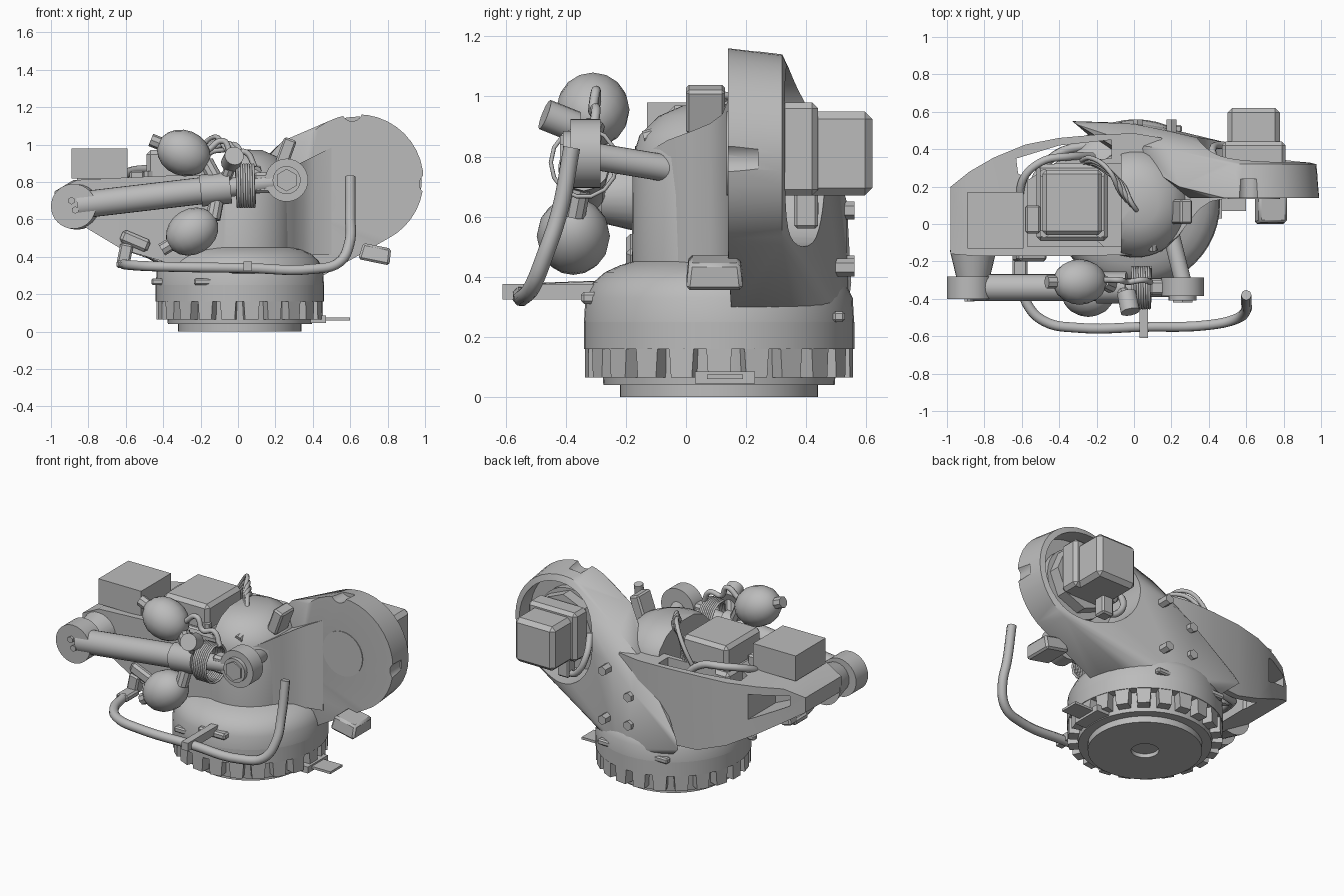
import bpy, bmesh, math
from mathutils import Vector, Matrix

if bpy.data.objects.get("Cube"):
    bpy.data.objects.remove(bpy.data.objects["Cube"])

metal = bpy.data.materials.new("grey_metal")
metal.use_nodes = True
grey = (0.5, 0.5, 0.5, 1)
metal.diffuse_color = grey
metal.node_tree.nodes["Principled BSDF"].inputs["Base Color"].default_value = grey
CX, CY = 0.01, 0.11          # turntable axis


def add(name, data, angle=35):
    ob = bpy.data.objects.new(name, data)
    bpy.context.collection.objects.link(ob)
    bpy.ops.object.select_all(action='DESELECT')
    bpy.context.view_layer.objects.active = ob
    ob.select_set(True)
    if ob.type == 'CURVE':
        bpy.ops.object.convert(target='MESH')
        ob = bpy.context.view_layer.objects.active
    ob.data.materials.clear()
    ob.data.materials.append(metal)
    bpy.ops.object.shade_smooth_by_angle(angle=math.radians(angle))
    return ob


def finish(name, bm, angle=35):
    bmesh.ops.recalc_face_normals(bm, faces=bm.faces)
    me = bpy.data.meshes.new(name)
    bm.to_mesh(me)
    bm.free()
    return add(name, me, angle)


def box(name, lo, hi, bevel=0.0, turn=0.0, taper=1.0):
    lo, hi = Vector(lo), Vector(hi)
    bm = bmesh.new()
    bmesh.ops.create_cube(bm, size=1)
    for v in bm.verts:
        if v.co.z > 0:
            v.co.x *= taper
            v.co.y *= taper
    bmesh.ops.transform(bm, verts=bm.verts, matrix=Matrix.Translation((lo + hi) / 2)
                        @ Matrix.Rotation(turn, 4, 'Y') @ Matrix.Diagonal((*(hi - lo), 1)))
    if bevel:
        bmesh.ops.bevel(bm, geom=bm.edges[:], offset=bevel, segments=1, affect='EDGES')
    return finish(name, bm)


def rod(name, a, b, r, r2=None, sides=24):
    a, b = Vector(a), Vector(b)
    bm = bmesh.new()
    bmesh.ops.create_cone(bm, cap_ends=True, segments=sides, radius1=r,
                          radius2=r if r2 is None else r2, depth=(b - a).length)
    rot = (b - a).to_track_quat('Z', 'Y').to_matrix().to_4x4()
    bmesh.ops.transform(bm, verts=bm.verts, matrix=Matrix.Translation((a + b) / 2) @ rot)
    return finish(name, bm)


def prism(name, outline, bottom, top):
    # Upright prism whose bottom and top heights depend on x
    bm = bmesh.new()
    low = [bm.verts.new((x, y, bottom(x))) for x, y in outline]
    high = [bm.verts.new((x, y, top(x))) for x, y in outline]
    for i in range(len(outline)):
        bm.faces.new((low[i - 1], low[i], high[i], high[i - 1]))
    bmesh.ops.triangulate(bm, faces=[bm.faces.new(low), bm.faces.new(high)])
    return finish(name, bm)


def lathe(name, profile, sides=48):
    bm = bmesh.new()
    vs = [bm.verts.new((CX + r, CY, z)) for r, z in profile]
    edges = [bm.edges.new(p) for p in zip(vs, vs[1:])]
    bmesh.ops.spin(bm, geom=vs + edges, cent=(CX, CY, 0), axis=(0, 0, 1),
                   angle=math.tau, steps=sides)
    bmesh.ops.remove_doubles(bm, verts=bm.verts, dist=0.0005)
    return finish(name, bm)


def tube(name, pts, r, smooth=True):
    cu = bpy.data.curves.new(name, 'CURVE')
    cu.dimensions = '3D'
    cu.bevel_depth, cu.bevel_resolution, cu.use_fill_caps = r, 2, True
    cu.resolution_u = 6
    sp = cu.splines.new('BEZIER' if smooth else 'POLY')
    points = sp.bezier_points if smooth else sp.points
    points.add(len(pts) - 1)
    for p, co in zip(points, pts):
        if smooth:
            p.co = co
            p.handle_left_type = p.handle_right_type = 'AUTO'
        else:
            p.co = (*co, 1)
    return add(name, cu, 60)


def ring(cx, cz, y, r, n=40):
    return [(cx + r * math.cos(math.tau * i / n), y, cz + r * math.sin(math.tau * i / n))
            for i in range(n)]


def cut(ob, *cutters):
    bpy.context.view_layer.objects.active = ob
    for c in cutters:
        m = ob.modifiers.new("cut", 'BOOLEAN')
        m.operation, m.object, m.solver = 'DIFFERENCE', c, 'EXACT'
        bpy.ops.object.modifier_apply(modifier=m.name)
        bpy.data.objects.remove(c)
    bpy.ops.object.select_all(action='DESELECT')
    ob.select_set(True)
    bpy.ops.object.shade_smooth_by_angle(angle=math.radians(35))


# Turntable base and domed half column
lathe("base_plinth", [(0.08, 0.03), (0.08, 0), (0.33, 0), (0.33, 0.04), (0.385, 0.04),
                      (0.395, 0.16), (0.45, 0.16), (0.45, 0.25)])
rod("base_hole_floor", (CX, CY, 0.025), (CX, CY, 0.035), 0.1)
column = lathe("column", [(0, 0.24), (0.45, 0.24), (0.445, 0.33), (0.42, 0.38), (0.38, 0.415),
                          (0.33, 0.438), (0.29, 0.45), (0.287, 0.8), (0.265, 0.87),
                          (0.2, 0.935), (0.12, 0.97), (0, 0.975)])
cut(column, box("tray_side", (-0.5, -0.3, 0.69), (-0.07, 0.5, 1.1)))
prism("column_web", [(0.15, -0.137), (0.24, -0.06), (0.3, 0.02), (0.35, 0.08), (0.41, 0.12),
                     (0.5, 0.139), (0.5, 0.2), (0.15, 0.25)],
      lambda x: 0.41, lambda x: 0.81 + 0.5 * (x - 0.15))

# Ring of wedge-shaped clamp teeth
bm = bmesh.new()
TEETH = 22
for i in range(TEETH):
    made = bmesh.ops.create_cube(bm, size=1)["verts"]
    for v in made:
        if v.co.z < 0:
            v.co.y *= 0.85
    bmesh.ops.transform(bm, verts=made, matrix=Matrix.Translation((CX, CY, 0.115))
                        @ Matrix.Rotation(math.tau * i / TEETH, 4, 'Z')
                        @ Matrix.Translation((0.41, 0, 0)) @ Matrix.Diagonal((0.07, 0.085, 0.1, 1)))
finish("clamp_teeth", bm)

# Fairing from the disc housing down to the back of the base
bm = bmesh.new()
pts = ring(0.64, 0.81, 0.14, 0.352) + ring(0.64, 0.805, 0.32, 0.335)
for i in range(13):
    a = math.pi * (0.03 + 0.66 * i / 12)
    pts.append((CX + 0.43 * math.cos(a), CY + 0.43 * math.sin(a), 0.29))
pts += [(-0.33, 0.55, 0.38), (-0.3, 0.53, 0.44), (0, 0.535, 0.65), (0.17, 0.5, 0.77),
        (0.03, 0.42, 0.82), (0.19, 0.4, 0.93), (0.24, 0.2, 1.02), (0.4, 0.42, 0.92)]
for p in pts:
    bm.verts.new(p)
hull = bmesh.ops.convex_hull(bm, input=bm.verts)
bmesh.ops.delete(bm, geom=list({g for g in hull["geom_interior"] + hull["geom_unused"]
                                if isinstance(g, bmesh.types.BMVert)}), context='VERTS')
fairing = finish("disc_fairing", bm)
cut(fairing,
    rod("opening", (0.645, 0.2, 0.805), (0.63, 0.8, 0.79), 0.3, sides=40),
    rod("top_notch", (0.61, 0, 1.18), (0.61, 0.24, 1.18), 0.055),
    rod("side_notch", (1.03, 0, 0.79), (1.03, 0.24, 0.79), 0.06))
rod("disc_hub", (0.64, 0.135, 0.81), (0.64, 0.16, 0.81), 0.14, sides=32)
rod("gear_ring", (0.64, 0.19, 0.81), (0.64, 0.25, 0.81), 0.22, sides=32)

# Motor seated in the disc opening
rod("disc_motor_flange", (0.64, 0.24, 0.82), (0.64, 0.32, 0.82), 0.2, sides=8)
box("disc_motor", (0.5, 0.3, 0.67), (0.78, 0.62, 0.95), 0.025)
box("disc_motor_collar", (0.47, 0.31, 0.67), (0.81, 0.44, 0.98), 0.02)
box("disc_motor_plug", (0.52, 0.36, 0.56), (0.6, 0.44, 0.68), 0.01)
tube("disc_motor_cable", [(0.55, 0.4, 0.58), (0.48, 0.42, 0.6), (0.42, 0.4, 0.72),
                          (0.45, 0.32, 0.82)], 0.02)


# Left-hand counter arm with a recessed tray and a slot behind the motor
def arm_bottom(x):
    if x < -0.62:
        return 0.44 - 0.6 * (x + 0.62)
    return max(0.36, 0.44 - 0.35 * (x + 0.62))


arm = prism("counter_arm", [(-0.98, -0.16), (-0.86, -0.17), (-0.62, -0.17), (-0.35, -0.17),
                            (0, -0.165), (0.15, 0.46), (0, 0.485), (-0.2, 0.478), (-0.4, 0.46),
                            (-0.58, 0.425), (-0.75, 0.355), (-0.88, 0.28), (-0.98, 0.2)],
            arm_bottom, lambda x: min(0.81 + 0.05 * (x + 0.88), 0.81 + 0.6 * (x + 0.88), 0.835))
cut(arm,
    box("tray", (-0.57, -0.12, 0.68), (-0.05, 0.32, 1)),
    prism("slot", [(-0.62, 0.27), (-0.63, 0.35), (-0.4, 0.42), (-0.12, 0.45), (-0.12, 0.35),
                   (-0.4, 0.34), (-0.56, 0.24)], lambda x: 0.2, lambda x: 1),
    prism("window", [(-0.91, 0.1), (-0.7, 0.1), (-0.7, 0.5), (-0.91, 0.5)],
          lambda x: 0.7 - 0.45 * (x + 0.91), lambda x: 0.765),
    box("underside", (-0.6, -0.13, 0.2), (-0.25, 0.3, 0.55)))
rod("arm_joint_boss", (-0.86, -0.14, 0.67), (-0.86, -0.285, 0.67), 0.125, 0.09)

# Drive motor and control box on the arm
box("drive_motor_foot", (-0.52, -0.09, 0.6), (-0.14, 0.32, 0.82), 0.02)
box("drive_motor", (-0.49, -0.06, 0.8), (-0.17, 0.29, 0.97), 0.022)
for x in (-0.48, -0.18):
    for y in (-0.05, 0.27):
        rod("motor_bolt", (x, y, 0.8), (x, y, 0.86), 0.025, sides=6)
box("control_box", (-0.89, -0.13, 0.82), (-0.59, 0.17, 0.98))
box("control_box_mount", (-0.86, -0.1, 0.78), (-0.62, 0.14, 0.83))
box("arm_block", (-0.58, -0.05, 0.78), (-0.5, 0.1, 0.86), 0.01)
box("column_clip", (0.22, 0.0, 0.88), (0.29, 0.13, 1.035), 0.01, turn=0.35)
rod("column_bolt", (0.1, -0.14, 0.86), (0.1, -0.04, 0.89), 0.025, sides=8)

# Cable loops over the drive motor
for i in range(4):
    d = 0.022 * i
    tube("cable_loop", [(-0.3 + d, 0.33, 0.78), (-0.22 + d, 0.35 - d, 0.95),
                        (-0.13 + d, 0.28 - d, 1.04 - d), (-0.08 + d, 0.18 - d, 1.0),
                        (-0.02 + d, 0.1 - d, 0.9)], 0.013)
tube("arm_hose", [(-0.58, 0.05, 0.75), (-0.6, 0.22, 0.84), (-0.5, 0.33, 0.87),
                  (-0.35, 0.36, 0.85), (-0.22, 0.36, 0.72)], 0.022)
tube("lower_hose", [(-0.6, 0.0, 0.52), (-0.52, 0.25, 0.45), (-0.4, 0.38, 0.38),
                    (-0.25, 0.42, 0.36)], 0.025)

# Balance cylinder, its end joints and spring
Y = -0.34
rod("rear_joint", (-0.88, -0.4, 0.67), (-0.88, -0.28, 0.67), 0.12, sides=32)
for x, z in ((-0.89, 0.7), (-0.87, 0.65)):
    rod("joint_screw", (x, -0.415, z), (x, -0.4, z), 0.02, sides=6)
rod("balance_cylinder", (-0.86, Y, 0.675), (-0.18, Y, 0.755), 0.072)
rod("cylinder_collar", (-0.2, Y, 0.753), (-0.04, Y, 0.77), 0.085, sides=12)
rod("piston_rod", (-0.05, Y, 0.77), (0.2, Y, 0.8), 0.05)
tube("spring", [(-0.01 + 0.1 * i / 112, Y + 0.11 * math.cos(math.tau * i / 14),
                 0.78 + 0.115 * math.sin(math.tau * i / 14)) for i in range(113)], 0.007, False)
box("front_lug_neck", (0.08, -0.38, 0.74), (0.22, -0.3, 0.85), 0.015)
rod("front_lug", (0.26, -0.385, 0.81), (0.26, -0.285, 0.81), 0.115, sides=32)
rod("front_lug_washer", (0.26, -0.41, 0.81), (0.26, -0.38, 0.81), 0.075)
rod("front_lug_bolt", (0.26, -0.42, 0.81), (0.26, -0.38, 0.81), 0.06, sides=6)
rod("front_lug_pin", (0.26, -0.3, 0.8), (0.2, -0.06, 0.76), 0.045)

# Pressure tanks with end nubs and a valve
for c, axis in (((-0.29, -0.31, 0.955), (-1, 0, 0.4)), ((-0.245, -0.375, 0.535), (-1, 0, -0.6))):
    c, axis = Vector(c), Vector(axis).normalized()
    bm = bmesh.new()
    bmesh.ops.create_uvsphere(bm, u_segments=16, v_segments=10, radius=0.122)
    bmesh.ops.transform(bm, verts=bm.verts, matrix=Matrix.Translation(c)
                        @ axis.to_track_quat('Z', 'Y').to_matrix().to_4x4()
                        @ Matrix.Diagonal((1, 1, 1.2, 1)))
    finish("pressure_tank", bm, 60)
    rod("tank_nub", c + axis * 0.13, c + axis * 0.19, 0.035, sides=8)
    rod("tank_outlet", c - axis * 0.13, (-0.1, Y, 0.78), 0.04, sides=10)
rod("valve", (-0.04, -0.37, 0.9), (-0.02, -0.47, 0.94), 0.052, sides=14)
rod("valve_stem", (-0.08, Y, 0.78), (-0.03, -0.4, 0.91), 0.03, sides=8)
tube("valve_hose", [(-0.16, -0.3, 0.97), (-0.08, -0.3, 1.02), (-0.03, -0.31, 0.95),
                    (0.04, -0.3, 0.96), (0.09, -0.31, 0.88)], 0.016)

# Guard rail with brackets
tube("guard_rail", [(0.6, -0.38, 0.83), (0.6, -0.42, 0.62), (0.595, -0.47, 0.47),
                    (0.54, -0.51, 0.37), (0.4, -0.54, 0.335), (0.05, -0.55, 0.34),
                    (-0.3, -0.555, 0.345), (-0.48, -0.52, 0.35), (-0.57, -0.43, 0.355),
                    (-0.61, -0.28, 0.36)], 0.028)
box("rail_bracket", (0.03, -0.61, 0.325), (0.075, -0.22, 0.375))
box("rail_bracket_foot", (-0.04, -0.35, 0.31), (0.15, -0.22, 0.35), 0.01)
box("rail_end_mount", (-0.65, -0.3, 0.34), (-0.57, -0.17, 0.38), 0.01)
box("rail_end_strut", (-0.64, -0.2, 0.35), (-0.57, -0.12, 0.47), 0.01, turn=0.2)
box("arm_clamp", (-0.63, -0.2, 0.45), (-0.47, -0.1, 0.52), 0.015, turn=0.4)

# Base tabs, disc bracket and fairing bolts
box("base_tab", (0.4, 0.07, 0.06), (0.6, 0.19, 0.075))
box("base_tab_root", (0.38, 0.03, 0.045), (0.47, 0.23, 0.085))
box("disc_bracket", (0.65, 0.0, 0.37), (0.82, 0.19, 0.46), 0.012, turn=0.2, taper=0.9)
for a in (65, 115, 200, 245):
    x, y = CX + 0.44 * math.cos(math.radians(a)), CY + 0.44 * math.sin(math.radians(a))
    box("base_lug", (x - 0.06, y - 0.02, 0.25), (x + 0.06, y + 0.02, 0.285), 0.008)
for x, z in ((0.2, 0.74), (0.02, 0.62), (0.2, 0.43), (0.02, 0.44)):
    rod("fairing_bolt", (x, 0.46, z), (x, 0.56, z), 0.03, sides=6)
